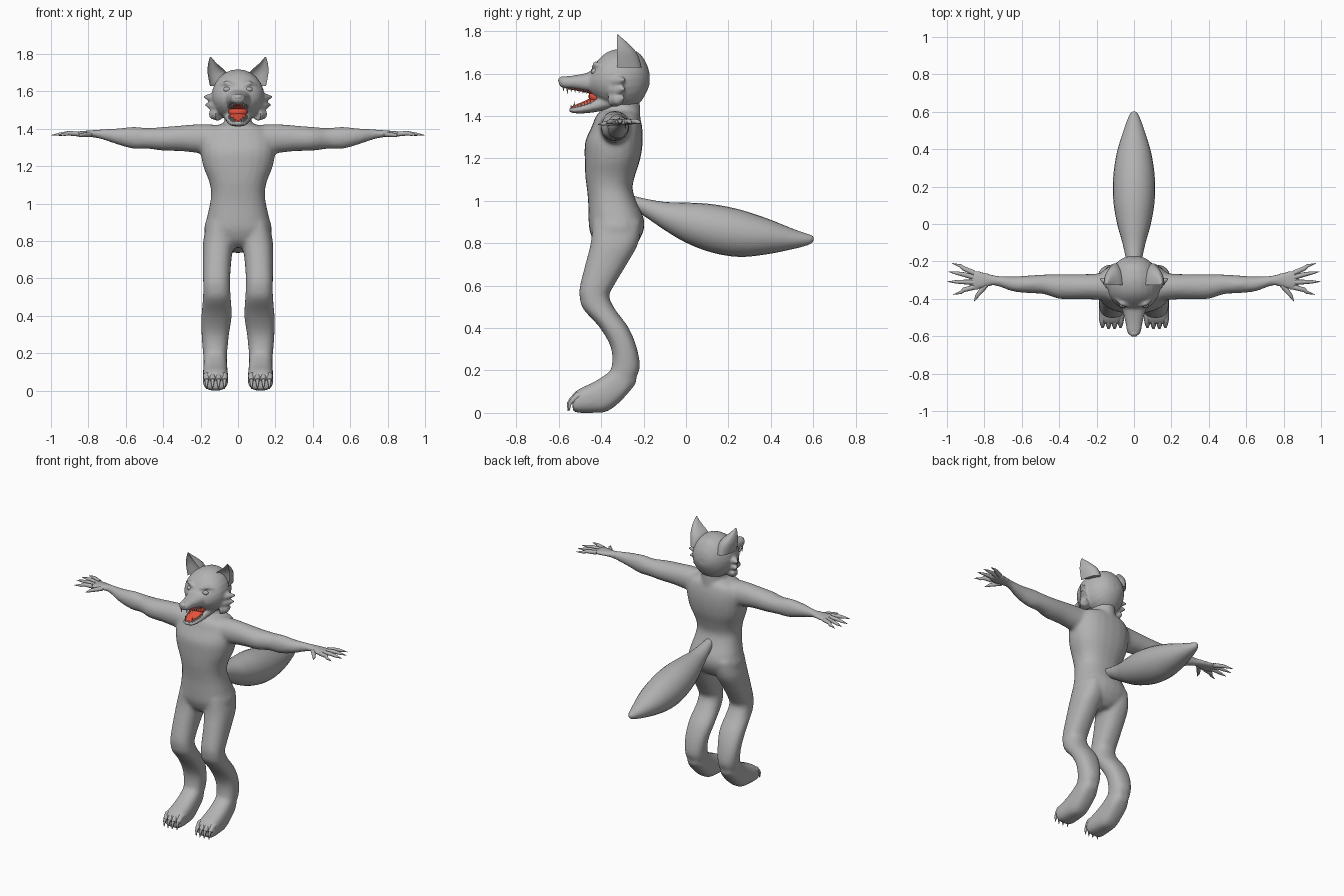
import bpy, bmesh, math
from mathutils import Vector, Matrix

cube = bpy.data.objects.get("Cube")
if cube:
    bpy.data.objects.remove(cube, do_unlink=True)


def material(name, color):
    mat = bpy.data.materials.new(name)
    mat.use_nodes = True
    mat.diffuse_color = color
    mat.node_tree.nodes["Principled BSDF"].inputs["Base Color"].default_value = color
    return mat


FUR = material("grey fur", (0.45, 0.45, 0.45, 1))
RED = material("mouth red", (0.85, 0.09, 0.05, 1))


def skin(bm, rings):
    """Bridge rings of points into a closed shell."""
    loops = [[bm.verts.new(p) for p in ring] for ring in rings]
    n = len(loops[0])
    for a, b in zip(loops, loops[1:]):
        for i in range(n):
            j = (i + 1) % n
            bm.faces.new((a[i], a[j], b[j], b[i]))
    bm.faces.new(loops[0][::-1])
    bm.faces.new(loops[-1])


def smooth_rows(rows, steps=4):
    """Catmull-Rom interpolation between cross-sections."""
    out = []
    for i in range(len(rows) - 1):
        quad = rows[max(i - 1, 0)], rows[i], rows[i + 1], rows[min(i + 2, len(rows) - 1)]
        for k in range(steps):
            t = k / steps
            out.append([b + 0.5 * t * (c - a + t * (2*a - 5*b + 4*c - d + t * (3*(b - c) + d - a)))
                        for a, b, c, d in zip(*quad)])
    return out + [list(rows[-1])]


def loft(bm, axis, rows, side=1, n=24, power=1.0, cup=None):
    """Rows are: position on the axis, then low and high of the two other axes."""
    rings = []
    for s, u0, u1, v0, v1 in smooth_rows(rows):
        ring = []
        for i in range(n):
            c, w = math.cos(math.tau * i / n), math.sin(math.tau * i / n)
            c = math.copysign(abs(c) ** power, c)
            w = math.copysign(abs(w) ** power, w)
            if cup is not None and w < 0:
                w *= -cup
            u, v = (u0 + u1 + c * (u1 - u0)) / 2, (v0 + v1 + w * (v1 - v0)) / 2
            x, y, z = {"x": (s, u, v), "y": (u, s, v), "z": (u, v, s)}[axis]
            ring.append((x * side, y, z))
        rings.append(ring)
    skin(bm, rings)


def tube(bm, points, radii, side=1, n=10):
    """Tapering round tube through a few points."""
    pts = [Vector((x * side, y, z)) for x, y, z in points]
    rings = []
    for i, (p, r) in enumerate(zip(pts, radii)):
        along = pts[min(i + 1, len(pts) - 1)] - pts[max(i - 1, 0)]
        q = along.to_track_quat("Z", "Y")
        rings.append([p + q @ Vector((r * math.cos(math.tau * k / n), r * math.sin(math.tau * k / n), 0))
                      for k in range(n)])
    skin(bm, rings)


def ball(bm, center, size):
    bmesh.ops.create_uvsphere(bm, u_segments=16, v_segments=10, radius=1,
                              matrix=Matrix.Translation(center) @ Matrix.Diagonal((*size, 1)))


def finish(name, bm, mat=FUR, voxel=0, relax=6):
    bmesh.ops.recalc_face_normals(bm, faces=bm.faces)
    mesh = bpy.data.meshes.new(name)
    bm.to_mesh(mesh)
    bm.free()
    mesh.materials.append(mat)
    for p in mesh.polygons:
        p.use_smooth = True
    obj = bpy.data.objects.new(name, mesh)
    bpy.context.collection.objects.link(obj)
    if voxel:
        # Fuse overlapping shells into one skin
        fuse = obj.modifiers.new("Fuse", "REMESH")
        fuse.mode, fuse.voxel_size, fuse.use_smooth_shade = "VOXEL", voxel, True
        soften = obj.modifiers.new("Soften", "SMOOTH")
        soften.factor, soften.iterations = 0.5, relax
    else:
        mesh.set_sharp_from_angle(angle=math.radians(50))
    return obj


SIDES = (("left", 1), ("right", -1))


def across(rows):
    """Expand (position, half width, low, high) to full symmetric rows."""
    return [(s, -w, w, lo, hi) for s, w, lo, hi in rows]


# Body: torso, neck, arms and legs fused into one skin
bm = bmesh.new()
loft(bm, "z", across([
    (.765, .05, -.39, -.27), (.8, .14, -.43, -.23), (.86, .18, -.455, -.2), (.92, .168, -.46, -.2),
    (1, .15, -.462, -.235), (1.06, .144, -.468, -.252), (1.12, .155, -.475, -.24),
    (1.2, .186, -.478, -.215), (1.28, .2, -.475, -.204), (1.35, .195, -.445, -.207),
    (1.4, .165, -.425, -.22), (1.425, .09, -.4, -.24)]), power=.85)
loft(bm, "z", across([(1.36, .095, -.4, -.215), (1.42, .075, -.39, -.215), (1.5, .07, -.38, -.22)]))
for _, side in SIDES:
    loft(bm, "x", [
        (.08, -.42, -.25, 1.27, 1.42), (.2, -.405, -.265, 1.27, 1.425), (.3, -.402, -.268, 1.28, 1.418),
        (.4, -.4, -.268, 1.283, 1.41), (.48, -.375, -.27, 1.293, 1.405), (.56, -.37, -.275, 1.293, 1.41),
        (.65, -.36, -.28, 1.318, 1.402), (.74, -.33, -.275, 1.347, 1.397),
        (.79, -.34, -.26, 1.355, 1.392), (.84, -.355, -.247, 1.357, 1.388),
        (.88, -.35, -.25, 1.362, 1.382)], side)
    loft(bm, "z", [
        (.9, .03, .165, -.44, -.21), (.8, .022, .186, -.45, -.225), (.7, .035, .188, -.475, -.28),
        (.6, .042, .187, -.5, -.34), (.55, .042, .186, -.502, -.362), (.49, .038, .188, -.485, -.335),
        (.4, .033, .196, -.405, -.27), (.3, .048, .195, -.352, -.23), (.2, .058, .187, -.355, -.22),
        (.12, .06, .18, -.4, -.27)], side, power=.85)
    loft(bm, "y", [
        (-.235, .09, .155, .14, .2), (-.28, .062, .182, .085, .23), (-.33, .058, .185, .035, .22),
        (-.38, .055, .187, .004, .18), (-.44, .053, .188, 0, .143), (-.5, .053, .189, 0, .115),
        (-.535, .06, .182, .006, .09)], side, power=.75)
finish("body", bm, voxel=.011)

# Bushy tail
bm = bmesh.new()
loft(bm, "y", across([
    (-.27, .025, .97, 1.03), (-.2, .04, .93, 1.012), (-.1, .062, .862, .995), (0, .09, .803, .992),
    (.12, .11, .757, .985), (.25, .111, .736, .96), (.38, .092, .748, .918), (.5, .056, .772, .87),
    (.57, .03, .79, .845), (.595, .016, .803, .836), (.602, .004, .815, .825)]))
finish("tail", bm)

# Head: skull, upper snout, open lower jaw and cheek tufts
bm = bmesh.new()
loft(bm, "y", across([
    (-.172, .025, 1.55, 1.6), (-.185, .065, 1.515, 1.645), (-.22, .105, 1.46, 1.697),
    (-.27, .132, 1.435, 1.715), (-.32, .14, 1.435, 1.717), (-.37, .135, 1.445, 1.702),
    (-.41, .115, 1.47, 1.67), (-.44, .085, 1.495, 1.63), (-.46, .05, 1.515, 1.6)]))
loft(bm, "y", across([
    (-.37, .09, 1.495, 1.65), (-.45, .066, 1.51, 1.61), (-.52, .047, 1.526, 1.593),
    (-.57, .038, 1.531, 1.587), (-.59, .028, 1.538, 1.582), (-.6, .01, 1.55, 1.572)]), power=.85)
loft(bm, "y", across([
    (-.34, .08, 1.435, 1.52), (-.42, .066, 1.42, 1.484), (-.48, .054, 1.413, 1.458),
    (-.53, .04, 1.414, 1.442), (-.552, .018, 1.422, 1.438)]), power=.85)
for _, side in SIDES:
    for drop, reach in ((0, .185), (.042, .178), (.085, .15)):
        tube(bm, [(.1, -.34, 1.565 - drop), (.135, -.315, 1.565 - drop), (reach, -.29, 1.572 - drop)],
             [.04, .03, .004], side)
    # Brow ridge
    tube(bm, [(.025, -.435, 1.628), (.06, -.428, 1.645), (.095, -.4, 1.635)], [.01, .014, .008], side)
finish("head", bm, voxel=.0075, relax=3)

# Cupped ears, open to the front
for name, side in SIDES:
    bm = bmesh.new()
    loft(bm, "z", [
        (1.63, .05, .15, -.44, -.21), (1.67, .05, .158, -.43, -.22), (1.705, .064, .163, -.413, -.237),
        (1.74, .103, .161, -.38, -.27), (1.765, .128, .156, -.352, -.298),
        (1.785, .145, .15, -.329, -.321)], side, cup=.45)
    finish(name + "_ear", bm)

    # Eye with a raised lid rim
    bm = bmesh.new()
    ball(bm, (.058 * side, -.43, 1.61), (.021, .018, .015))
    finish(name + "_eye", bm)

    # Fingers and thumb, each ending in a claw
    bm = bmesh.new()
    for root, knuckle, tip in ((-.262, -.238, -.21), (-.285, -.27, -.255),
                               (-.312, -.31, -.308), (-.338, -.352, -.378)):
        end = 1 - 1.6 * abs(tip + .29) ** 1.6
        tube(bm, [(.855, root, 1.373), (.91, knuckle, 1.376), (.955 * end, (knuckle + tip) / 2, 1.371),
                  (end, tip, 1.366)], [.014, .012, .009, .001], side)
    tube(bm, [(.79, -.325, 1.37), (.82, -.36, 1.368), (.84, -.385, 1.365), (.855, -.415, 1.36)],
         [.014, .013, .01, .001], side)
    finish(name + "_fingers", bm)

    # Toes with claws curling down
    bm = bmesh.new()
    for k in range(4):
        x, back = .072 + .032 * k, .006 * abs(k - 1.5)
        tube(bm, [(x, -.48, .085), (x, -.52 + back, .08), (x, -.548 + back, .055)], [.017, .019, .013], side)
        tube(bm, [(x, -.535 + back, .07), (x, -.557 + back, .045), (x, -.56 + back, .01)],
             [.011, .009, .002], side)
    finish(name + "_toes", bm)

# Nose
bm = bmesh.new()
ball(bm, (0, -.583, 1.568), (.025, .02, .019))
finish("nose", bm)

# Teeth: a row along each side of both jaws, longer at the fangs
for name, high in (("upper", True), ("lower", False)):
    bm = bmesh.new()
    for _, side in SIDES:
        for k in range(7):
            t = k / 6
            size = .032 if k == 1 else .02
            if high:
                x, y, z, size = .02 + .03 * t ** .6, -.578 + .11 * t, 1.538 - .014 * t, -size
            else:
                x, y, z = .014 + .034 * t ** .6, -.542 + .09 * t, 1.433 + .022 * t
            tube(bm, [(x, y, z), (x, y, z + size)], [.006, .001], side, n=6)
    finish(name + "_teeth", bm)

# Red tongue and mouth lining
bm = bmesh.new()
loft(bm, "y", across([
    (-.4, .045, 1.46, 1.5), (-.45, .044, 1.448, 1.484), (-.5, .036, 1.436, 1.462),
    (-.53, .024, 1.432, 1.45), (-.54, .008, 1.436, 1.444)]))
finish("tongue", bm, RED)
bm = bmesh.new()
ball(bm, (0, -.425, 1.492), (.052, .035, .034))
loft(bm, "y", across([(-.43, .046, 1.5, 1.515), (-.5, .036, 1.517, 1.53), (-.56, .022, 1.527, 1.538)]))
finish("mouth_lining", bm, RED)
